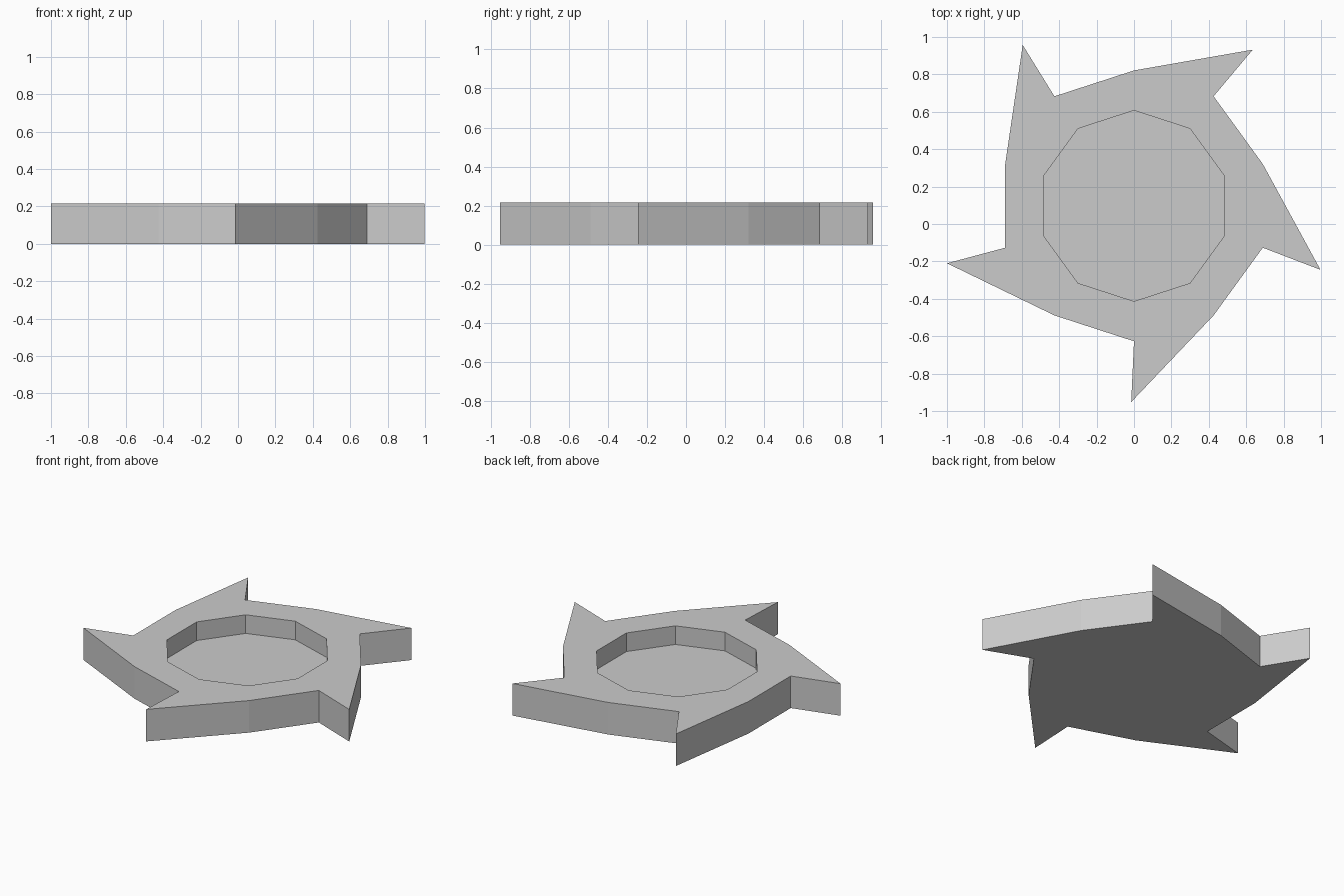
import bpy, bmesh
from math import sin, cos, radians

cube = bpy.data.objects.get("Cube")
if cube:
    bpy.data.objects.remove(cube, do_unlink=True)

CENTRE_Y = 0.097
HEIGHT, FLOOR = 0.215, 0.09
RIM_RADIUS, RECESS_RADIUS = 0.724, 0.51

grey = bpy.data.materials.new("plain grey")
grey.use_nodes = True
colour = (0.6, 0.6, 0.6, 1)
grey.diffuse_color = colour
grey.node_tree.nodes["Principled BSDF"].inputs["Base Color"].default_value = colour


def on_circle(radius, degrees):
    a = radians(degrees)
    return radius * cos(a), CENTRE_Y + radius * sin(a)


# Outline: a decagon with a hooked tooth on every second side, clockwise
tips = [(0.635, 0.932), (0.997, -0.245), (-0.015, -0.952), (-1.0, -0.21), (-0.595, 0.957)]
outline = []
for i, tip in enumerate(tips):
    start = 90 - 72 * i
    outline += [on_circle(RIM_RADIUS, start), tip, on_circle(RIM_RADIUS, start - 36)]
recess = [on_circle(RECESS_RADIUS, 90 - 36 * i) for i in range(10)]

bm = bmesh.new()


def ring(points, z):
    return [bm.verts.new((x, y, z)) for x, y in points]


def loop_edges(verts):
    return [bm.edges.new((v, verts[i - 1])) for i, v in enumerate(verts)]


def walls(lower, upper):
    for i in range(len(lower)):
        bm.faces.new((lower[i - 1], lower[i], upper[i], upper[i - 1]))


# Toothed body with a ten-sided blind recess
bottom, top = ring(outline, 0), ring(outline, HEIGHT)
floor, lip = ring(recess, FLOOR), ring(recess, HEIGHT)
bm.faces.new(bottom)
bm.faces.new(floor)
bmesh.ops.triangle_fill(bm, edges=loop_edges(top) + loop_edges(lip), use_beauty=True)
walls(bottom, top)
walls(floor, lip)
bmesh.ops.recalc_face_normals(bm, faces=bm.faces[:])
bmesh.ops.dissolve_limit(bm, angle_limit=radians(1), verts=[], edges=bm.edges[:])

mesh = bpy.data.meshes.new("toothed_ring")
bm.to_mesh(mesh)
bm.free()
mesh.materials.append(grey)
body = bpy.data.objects.new("toothed_ring", mesh)
bpy.context.collection.objects.link(body)
